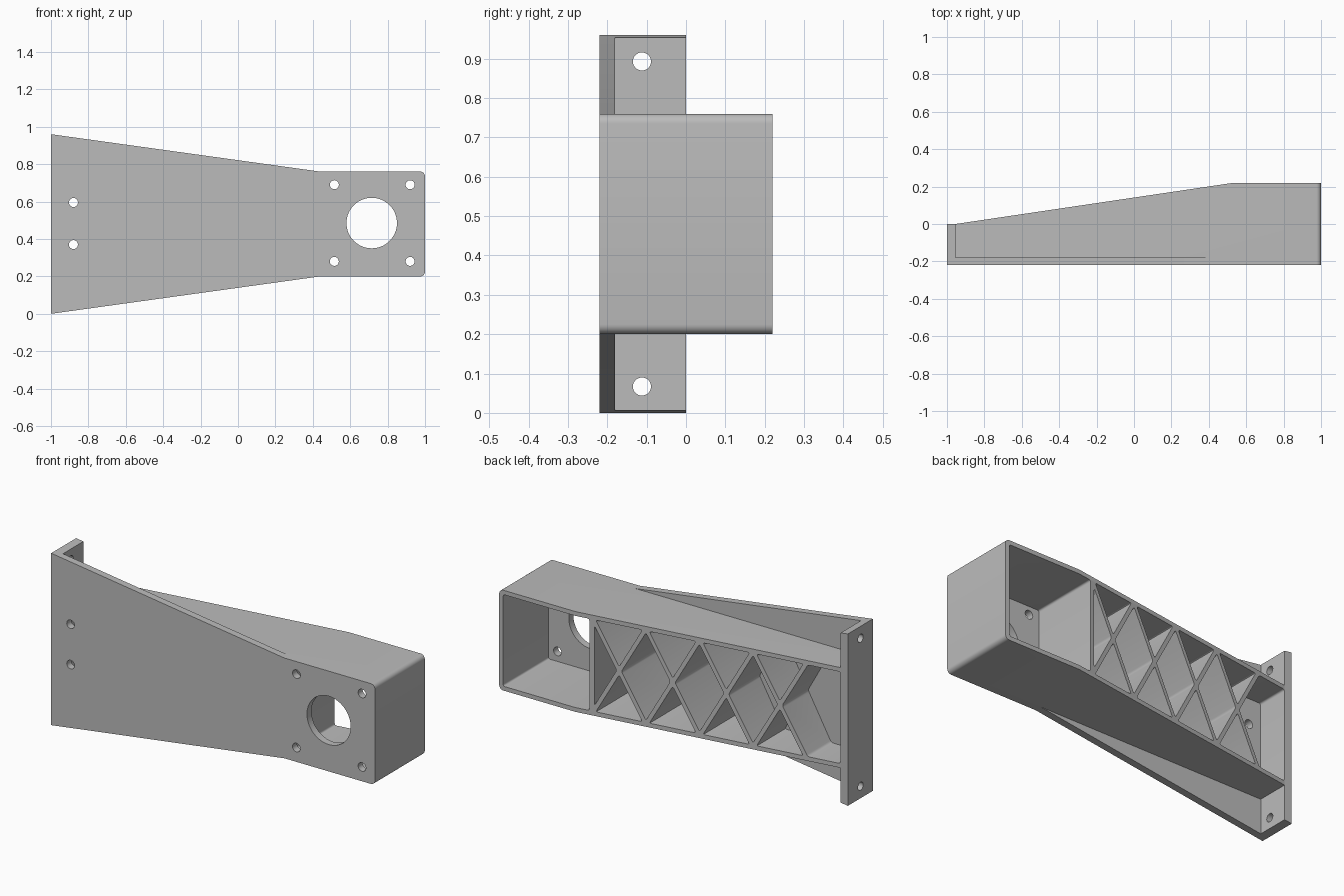
import bpy, bmesh, math
from mathutils import Vector

cube = bpy.data.objects.get("Cube")
if cube:
    bpy.data.objects.remove(cube, do_unlink=True)

grey = bpy.data.materials.new("plain grey")
grey.use_nodes = True
grey.diffuse_color = (0.5, 0.5, 0.5, 1)
grey.node_tree.nodes["Principled BSDF"].inputs["Base Color"].default_value = (0.5, 0.5, 0.5, 1)

FRONT, FLOOR, BACK = -0.22, -0.18, 0.22
LOW, HIGH, MID = 0.2, 0.76, 0.48
FLANGE_X, KINK_X, DIVIDER_X = -0.955, 0.53, 0.44


def add_object(name, bm):
    bmesh.ops.recalc_face_normals(bm, faces=bm.faces[:])
    mesh = bpy.data.meshes.new(name)
    bm.to_mesh(mesh)
    bm.free()
    mesh.materials.append(grey)
    obj = bpy.data.objects.new(name, mesh)
    bpy.context.collection.objects.link(obj)
    return obj


def prism(outline, y0, y1):
    """Extrude an outline of (x, z) points along y."""
    bm = bmesh.new()
    face = bm.faces.new([bm.verts.new((x, y0, z)) for x, z in outline])
    ext = bmesh.ops.extrude_face_region(bm, geom=[face])["geom"]
    verts = [v for v in ext if isinstance(v, bmesh.types.BMVert)]
    bmesh.ops.translate(bm, verts=verts, vec=(0, y1 - y0, 0))
    return bm


def round_end(bm):
    """Round the two long edges at the +x end."""
    edges = [e for e in bm.edges if all(v.co.x > 0.99 for v in e.verts)
             and abs(e.verts[0].co.z - e.verts[1].co.z) < 0.001]
    bmesh.ops.bevel(bm, geom=edges, offset=0.025, segments=6, profile=0.5, affect='EDGES')


def pocket_outline(cell, inset, radius):
    """Shrink a convex cell by a wall half thickness and round its corners."""
    pts = [Vector(p) for p in cell]
    n = len(pts)
    centre = sum(pts, Vector((0, 0))) / n
    lines = []
    for i in range(n):
        d = (pts[(i + 1) % n] - pts[i]).normalized()
        normal = Vector((-d.y, d.x))
        if normal.dot(centre - pts[i]) < 0:
            normal = -normal
        lines.append((pts[i] + normal * inset, d))
    corners = []
    for i in range(n):
        (p, d), (q, e) = lines[i - 1], lines[i]
        t = (q - p).cross(e) / d.cross(e)
        corners.append(p + d * t)
    out = []
    for i, c in enumerate(corners):
        a = c + (corners[i - 1] - c).normalized() * radius
        b = c + (corners[(i + 1) % n] - c).normalized() * radius
        for k in range(5):
            t = k / 4
            out.append(a * (1 - t) ** 2 + c * 2 * t * (1 - t) + b * t * t)
    return out


def cylinder(bm, centre, radius, axis, segments=32):
    """Add a drill along the given axis."""
    rot = Vector((0, 0, 1)).rotation_difference(Vector(axis)).to_matrix().to_4x4()
    rot.translation = centre
    bmesh.ops.create_cone(bm, cap_ends=True, segments=segments, radius1=radius,
                          radius2=radius, depth=0.2, matrix=rot)


def cut(obj, cutter):
    """Subtract the cutter from the object and discard it."""
    bpy.context.view_layer.objects.active = obj
    mod = obj.modifiers.new("cut", 'BOOLEAN')
    mod.operation, mod.solver, mod.object = 'DIFFERENCE', 'EXACT', cutter
    bpy.ops.object.modifier_apply(modifier=mod.name)
    bpy.data.objects.remove(cutter, do_unlink=True)


# Tapered front plate with its mounting holes
bm = prism([(-1, 0), (DIVIDER_X, LOW), (1, LOW), (1, HIGH), (DIVIDER_X, HIGH), (-1, 0.96)],
           FRONT, FLOOR)
round_end(bm)
front_plate = add_object("front_plate", bm)
drills = bmesh.new()
cylinder(drills, (0.715, FLOOR, 0.485), 0.135, (0, 1, 0), 64)
for x, z in [(x, z) for x in (0.515, 0.92) for z in (0.28, 0.69)] + [(-0.88, 0.37), (-0.88, 0.595)]:
    cylinder(drills, (x, FLOOR, z), 0.024, (0, 1, 0))
cut(front_plate, add_object("plate_drills", drills))

# End flange, following the taper of the plate
drop = 0.2 * (FLANGE_X + 1) / (DIVIDER_X + 1)
bm = prism([(-1, 0), (FLANGE_X, drop), (FLANGE_X, 0.96 - drop), (-1, 0.96)], FLOOR, 0)
end_flange = add_object("end_flange", bm)
drills = bmesh.new()
for z in (0.067, 0.893):
    cylinder(drills, (-0.98, -0.112, z), 0.023, (1, 0, 0))
cut(end_flange, add_object("flange_drills", drills))

# Arm body with a sloping back
bm = prism([(FLANGE_X, LOW), (1, LOW), (1, HIGH), (FLANGE_X, HIGH)], FLOOR, BACK)
round_end(bm)
slope = Vector((KINK_X - FLANGE_X, BACK, 0))
bmesh.ops.bisect_plane(bm, geom=bm.verts[:] + bm.edges[:] + bm.faces[:],
                       plane_co=(FLANGE_X, 0, 0), plane_no=(-slope.y, slope.x, 0),
                       clear_outer=True)
bmesh.ops.holes_fill(bm, edges=[e for e in bm.edges if e.is_boundary])
arm_body = add_object("arm_body", bm)

# Pockets that leave crossed ribs between the walls
top, bottom, pitch, count = HIGH - 0.0125, LOW + 0.0125, 0.3, 4
cells = [[(DIVIDER_X, bottom), (0.987, bottom), (0.987, top), (DIVIDER_X, top)]]
for i in range(count):
    x0 = DIVIDER_X - 0.005 - i * pitch
    x1, mid = x0 - pitch, x0 - pitch / 2
    cells.append([(x0, top), (x1, top), (mid, MID)])
    cells.append([(x0, bottom), (x1, bottom), (mid, MID)])
    if i == 0:
        cells.append([(x0, top), (mid, MID), (x0, bottom)])
    if i < count - 1:
        cells.append([(x1, top), (mid, MID), (x1, bottom), (mid - pitch, MID)])
    else:
        cells.append([(x1, top), (mid, MID), (x1, bottom),
                      (FLANGE_X - 0.01, bottom), (FLANGE_X - 0.01, top)])
pockets = bmesh.new()
for cell in cells:
    bm = prism(pocket_outline(cell, 0.0115, 0.012), FLOOR - 0.02, BACK + 0.1)
    bmesh.ops.recalc_face_normals(bm, faces=bm.faces[:])
    temp = bpy.data.meshes.new("pocket")
    bm.to_mesh(temp)
    bm.free()
    pockets.from_mesh(temp)
    bpy.data.meshes.remove(temp)
cut(arm_body, add_object("pocket_cutter", pockets))

# Smooth the round holes and corners, keep the rest sharp
for obj in (front_plate, end_flange, arm_body):
    bpy.ops.object.select_all(action='DESELECT')
    obj.select_set(True)
    bpy.context.view_layer.objects.active = obj
    bpy.ops.object.shade_smooth_by_angle(angle=math.radians(35))
